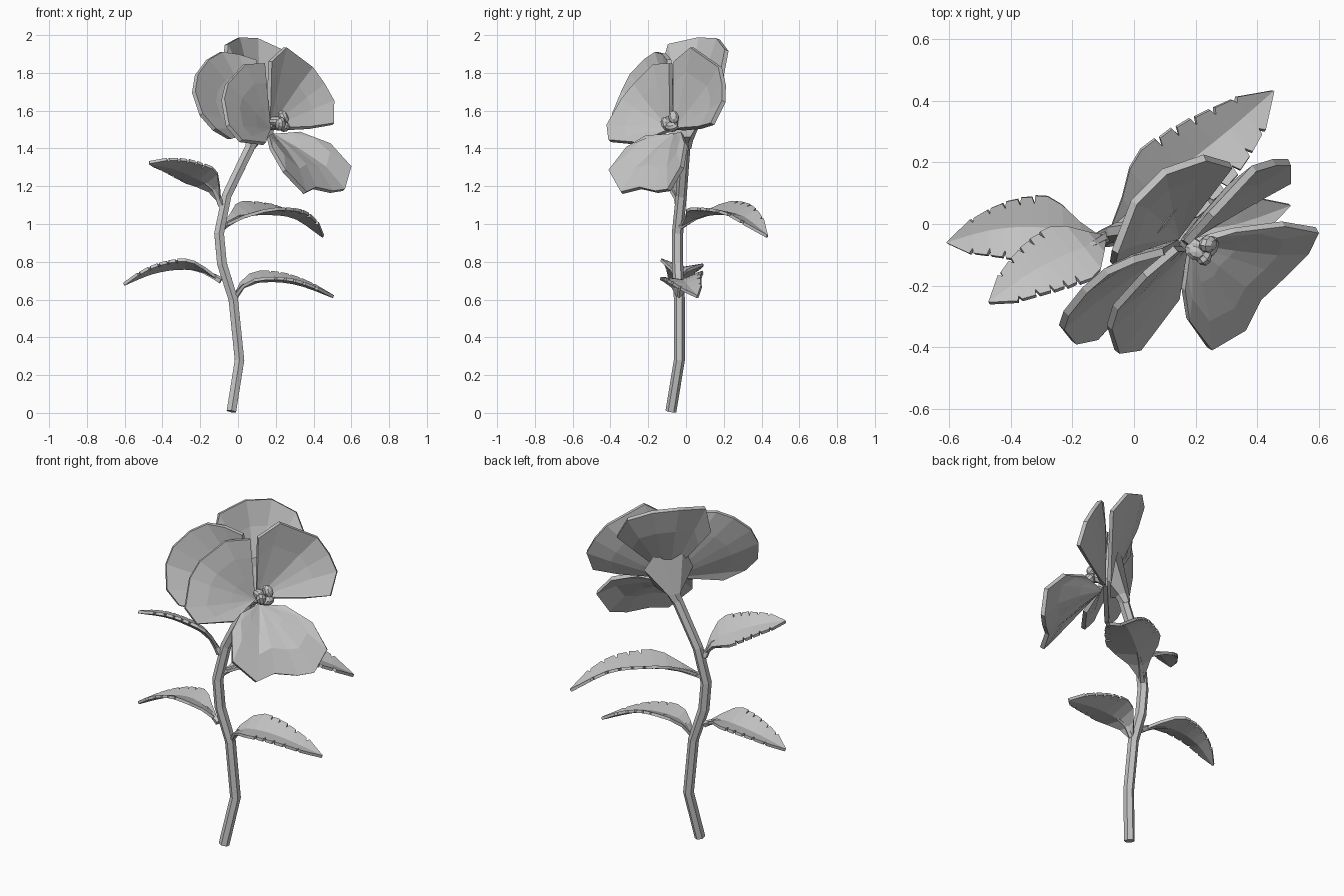
import bpy, bmesh, math
from mathutils import Vector

cube = bpy.data.objects.get("Cube")
if cube:
    bpy.data.objects.remove(cube)

grey = bpy.data.materials.new("soft_grey")
grey.use_nodes = True
grey.diffuse_color = (0.55, 0.55, 0.55, 1)
grey.node_tree.nodes["Principled BSDF"].inputs["Base Color"].default_value = (0.55, 0.55, 0.55, 1)


def make_object(name, bm, thickness=0):
    bmesh.ops.recalc_face_normals(bm, faces=bm.faces)
    mesh = bpy.data.meshes.new(name)
    bm.to_mesh(mesh)
    bm.free()
    mesh.materials.append(grey)
    ob = bpy.data.objects.new(name, mesh)
    bpy.context.collection.objects.link(ob)
    if thickness:
        mod = ob.modifiers.new("thickness", "SOLIDIFY")
        mod.thickness = thickness
        mod.offset = 0
    return ob


def tube(name, points, radii, sides=6, phase=0.0, end_normal=None):
    """Faceted tube along a path, with its own radius at each point."""
    bm = bmesh.new()
    pts = [Vector(p) for p in points]
    rings = []
    for i, p in enumerate(pts):
        axis = (pts[min(i + 1, len(pts) - 1)] - pts[max(i - 1, 0)]).normalized()
        a = Vector((0, 1, 0)).cross(axis).normalized()
        if end_normal:
            if i == len(pts) - 1:
                axis = Vector(end_normal).normalized()
            a = Vector((0, 0, 1)).cross(axis).normalized()
        b = axis.cross(a)
        turn = [phase + math.tau * k / sides for k in range(sides)]
        rings.append([bm.verts.new(p + radii[i] * (a * math.cos(t) + b * math.sin(t))) for t in turn])
    for lo, hi in zip(rings, rings[1:]):
        for k in range(sides):
            n = (k + 1) % sides
            bm.faces.new((lo[k], lo[n], hi[n], hi[k]))
    bm.faces.new(rings[0])
    bm.faces.new(rings[-1])
    return make_object(name, bm)


def petal(name, base, rim, bulge):
    """Fan from the base to a rim outline, bowed by the bulge vector halfway out."""
    bm = bmesh.new()
    base, bulge = Vector(base), Vector(bulge)
    rim = [Vector(p) for p in rim]
    last = len(rim) - 1
    rows = []
    for s, bow in ((0.35, 0.7), (0.7, 1.0), (1.0, 0.0)):
        rows.append([bm.verts.new(base.lerp(p, s) + bulge * bow * math.sin(math.pi * i / last))
                     for i, p in enumerate(rim)])
    root = bm.verts.new(base)
    for i in range(last):
        bm.faces.new((root, rows[0][i], rows[0][i + 1]))
        for lo, hi in zip(rows, rows[1:]):
            bm.faces.new((lo[i], hi[i], hi[i + 1], lo[i + 1]))
    return make_object(name, bm, 0.024)


def along(path, t):
    """Smooth point on a path, t from 0 to 1."""
    n = len(path) - 1
    i = min(int(t * n), n - 1)
    f = t * n - i
    p0, p1, p2, p3 = (path[max(0, min(n, i + k))] for k in (-1, 0, 1, 2))
    return 0.5 * (2 * p1 + (p2 - p0) * f + (2 * p0 - 5 * p1 + 4 * p2 - p3) * f * f
                  + (3 * p1 - p0 - 3 * p2 + p3) * f ** 3)


def leaf(name, path, side, widths, lift=0.03):
    """Folded blade with notched edges on its outer half, plus a stalk."""
    path = [Vector(p) for p in path]
    side = Vector(side).normalized()
    stations = [(0.08, 0.1), (0.2, 0.4), (0.32, 0.82), (0.42, 1.0)]
    for k in range(5):
        t = 0.5 + k * 0.085
        w = 1.0 - 0.9 * ((t - 0.42) / 0.58) ** 2
        stations += [(t, w), (t + 0.004, w * 0.74), (t + 0.02, w * 0.95)]
    stations.append((1.0, 0.03))
    bm = bmesh.new()
    rows = []
    for t, w in stations:
        p = along(path, t)
        up = Vector((0, 0, lift * w))
        rows.append([bm.verts.new(q) for q in (p - side * widths[0] * w + up, p, p + side * widths[1] * w + up)])
    for lo, hi in zip(rows, rows[1:]):
        for k in (0, 1):
            bm.faces.new((lo[k], lo[k + 1], hi[k + 1], hi[k]))
    make_object(name, bm, 0.016)
    tube(name + "_stalk", [along(path, t) for t in (0, 0.1, 0.22, 0.4)], (0.02, 0.016, 0.013, 0.004), 5)


# Stem and the flared cup behind the flower
tube("stem", [(-0.035, -0.08, 0.008), (0.008, -0.035, 0.28), (-0.025, -0.035, 0.6), (-0.085, -0.045, 0.79),
              (-0.1, -0.045, 0.95), (-0.06, -0.025, 1.15), (0.075, -0.005, 1.43)],
     (0.029, 0.029, 0.029, 0.03, 0.03, 0.029, 0.03), 6, math.pi / 6)
tube("flower_cup", [(0.06, 0.0, 1.40), (0.08, 0.0, 1.44), (0.12, -0.015, 1.58)],
     (0.028, 0.038, 0.14), 6, 0.0, (0.75, -0.6, 0.2))

# Petals
petal("right_petal", (0.16, -0.06, 1.5),
      [(0.17, -0.06, 1.86), (0.25, 0.03, 1.935), (0.39, 0.18, 1.83), (0.455, 0.2, 1.74),
       (0.505, 0.2, 1.65), (0.505, 0.14, 1.53), (0.38, 0.07, 1.51)], (-0.008, 0.014, 0))
petal("lower_petal", (0.18, -0.06, 1.47),
      [(0.16, -0.21, 1.46), (0.175, -0.31, 1.40), (0.245, -0.405, 1.28), (0.355, -0.34, 1.165),
       (0.405, -0.24, 1.19), (0.495, -0.155, 1.17), (0.56, -0.09, 1.18), (0.595, -0.02, 1.30),
       (0.485, 0.0, 1.42), (0.325, -0.02, 1.48)], (0.018, -0.014, 0.035))
petal("front_petal", (0.165, -0.08, 1.5),
      [(0.135, -0.08, 1.85), (0.035, -0.165, 1.845), (-0.06, -0.27, 1.74), (-0.08, -0.335, 1.66),
       (-0.055, -0.415, 1.52), (0.015, -0.405, 1.44), (0.14, -0.24, 1.425)], (0.008, -0.01, 0))
petal("left_petal", (0.15, -0.06, 1.5),
      [(0.095, -0.09, 1.87), (0.0, -0.115, 1.9), (-0.09, -0.155, 1.91), (-0.16, -0.215, 1.87),
       (-0.22, -0.29, 1.79), (-0.235, -0.335, 1.70), (-0.195, -0.385, 1.58), (-0.125, -0.37, 1.5),
       (-0.045, -0.28, 1.45)], (-0.006, 0.012, 0))
petal("back_petal", (0.14, -0.04, 1.52),
      [(-0.07, -0.13, 1.8), (-0.062, -0.09, 1.95), (0.0, 0.07, 1.985), (0.1, 0.17, 1.98),
       (0.23, 0.215, 1.92), (0.315, 0.19, 1.79)], (-0.008, 0.02, 0))

# Stamens at the flower's heart
tube("stamen_base", [(0.16, -0.05, 1.52), (0.22, -0.08, 1.54)], (0.025, 0.02), 6)
for i, (x, y, z) in enumerate([(0.2, -0.09, 1.545), (0.24, -0.065, 1.565), (0.245, -0.075, 1.515), (0.225, -0.105, 1.53)]):
    bm = bmesh.new()
    bmesh.ops.create_uvsphere(bm, u_segments=8, v_segments=5, radius=0.036)
    ob = make_object("stamen_%d" % (i + 1), bm)
    ob.location = (x, y, z)
    ob.scale = (1.1, 0.8, 0.75)
    ob.rotation_euler = (0.4 * i, 1.1 * (i % 2), -0.5 + 0.8 * i)

# Leaves
leaf("lower_right_leaf", [(-0.09, -0.05, 0.70), (-0.2, -0.03, 0.755), (-0.32, -0.01, 0.765),
                          (-0.46, -0.02, 0.74), (-0.605, -0.06, 0.68)], (0, 1, -0.12), (0.12, 0.105))
leaf("lower_left_leaf", [(-0.03, -0.04, 0.59), (0.04, -0.03, 0.68), (0.18, -0.02, 0.70),
                         (0.33, 0.0, 0.68), (0.505, 0.06, 0.615)], (-0.15, 1, 0.15), (0.115, 0.115))
leaf("upper_right_leaf", [(-0.09, -0.04, 1.10), (-0.14, -0.07, 1.2), (-0.24, -0.11, 1.255),
                          (-0.35, -0.17, 1.30), (-0.47, -0.255, 1.325)], (-0.6, 0.75, -0.35), (0.115, 0.115), 0.02)
leaf("upper_left_leaf", [(-0.09, -0.04, 0.98), (0.02, 0.07, 1.04), (0.15, 0.18, 1.055),
                         (0.3, 0.3, 1.035), (0.45, 0.43, 0.935)], (-0.64, 0.75, 0.12), (0.16, 0.13), 0.045)
